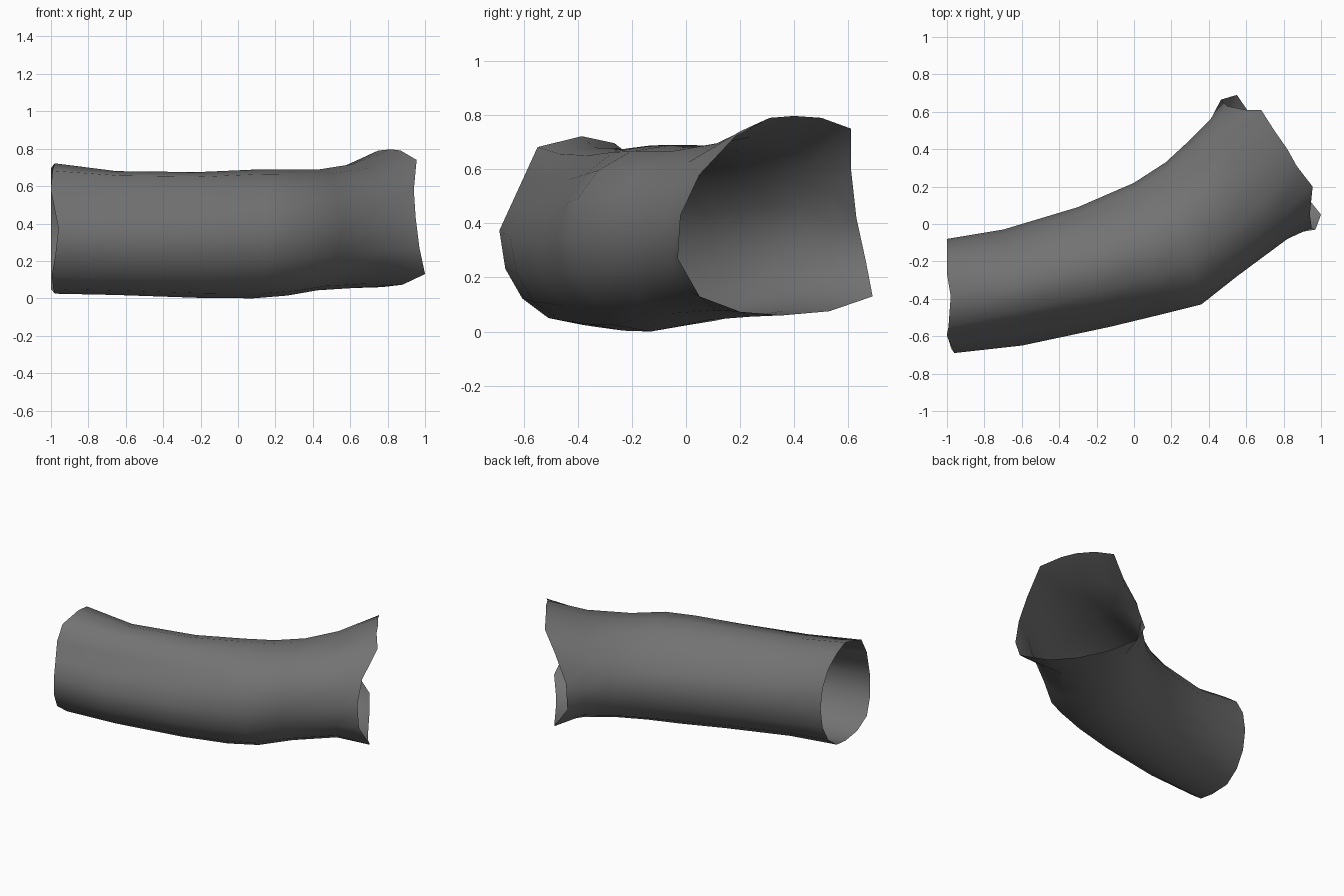
import bpy
import bmesh
import math
from mathutils import Vector

default_cube = bpy.data.objects.get("Cube")
if default_cube:
    bpy.data.objects.remove(default_cube, do_unlink=True)

SIDES = 16


def make_material(name, colour):
    material = bpy.data.materials.new(name)
    material.use_nodes = True
    material.diffuse_color = colour
    shader = next(n for n in material.node_tree.nodes if n.type == "BSDF_PRINCIPLED")
    shader.inputs["Base Color"].default_value = colour
    return material


def rounded(value, exponent):
    """Sine or cosine value, fuller below exponent one and slimmer above."""
    return math.copysign(abs(value) ** exponent, value)


def section(front, back, bottom, top, back_slope, chamfer):
    """Closed ring; the upper back slopes off, the upper front is chamfered."""
    front, back = Vector(front), Vector(back)
    centre, reach = (front + back) / 2, (front - back) / 2
    ring = []
    for k in range(SIDES):
        angle = math.tau * k / SIDES
        upper_back = SIDES / 4 < k < SIDES / 2
        exponent = back_slope if upper_back else 0.94
        flat = centre + reach * rounded(math.cos(angle), exponent)
        height = (top + bottom) / 2 + (top - bottom) / 2 * rounded(math.sin(angle), exponent)
        ring.append(Vector((flat.x, flat.y, height)))
    for k in (1, 2):
        ring[k] = ring[k].lerp(ring[0].lerp(ring[3], k / 3), chamfer)
    return ring


# Cross-sections along the bend: front point, back point, bottom, top, back slope, chamfer
stations = [
    ((-0.96, -0.69), (-1.0, -0.08), 0.025, 0.722, 0.97, 1.0),
    ((-0.6, -0.65), (-0.7, -0.03), 0.018, 0.68, 1.15, 1.0),
    ((-0.13, -0.55), (-0.3, 0.09), 0.003, 0.675, 1.2, 0.6),
    ((0.16, -0.48), (0.0, 0.22), 0.0, 0.688, 1.2, 0.3),
    ((0.36, -0.43), (0.17, 0.33), 0.015, 0.69, 1.2, 0.0),
    ((0.55, -0.28), (0.3, 0.45), 0.043, 0.688, 1.15, 0.0),
    ((0.82, -0.08), (0.41, 0.56), 0.055, 0.718, 1.0, 0.0),
]
rings = [section(*station) for station in stations]

# Narrow end: rim corners reach further out, and its front shoulder is pulled forward
for k, point in enumerate(rings[0]):
    point.x = max(-1.0, point.x - 0.03 * math.sin(2 * math.tau * k / SIDES) ** 2)
for k in (1, 2, 3):
    rings[0][k] += Vector((-0.005, -0.04, -0.015)) * k / 3

# Flared end: four pulled-out corners with bowed edges between them
flared_rim = [
    (0.95, -0.02, 0.43), (0.94, 0.05, 0.58), (0.955, 0.2, 0.74), (0.87, 0.31, 0.79),
    (0.82, 0.4, 0.797), (0.75, 0.5, 0.79), (0.68, 0.61, 0.75), (0.6, 0.61, 0.6),
    (0.5, 0.63, 0.42), (0.465, 0.665, 0.26), (0.55, 0.69, 0.13), (0.66, 0.53, 0.075),
    (0.77, 0.36, 0.06), (0.88, 0.2, 0.073), (1.0, 0.05, 0.13), (0.97, -0.03, 0.27),
]
rings.append([Vector(point) for point in flared_rim])

# Open tube skin joining the rings
bm = bmesh.new()
loops = [[bm.verts.new(point) for point in ring] for ring in rings]
for near, far in zip(loops, loops[1:]):
    for k in range(SIDES):
        after = (k + 1) % SIDES
        face = bm.faces.new((near[k], far[k], far[after], near[after]))
        face.smooth = True

mesh = bpy.data.meshes.new("curved_tube")
bm.to_mesh(mesh)
bm.free()
mesh.materials.append(make_material("dark grey", (0.17, 0.17, 0.17, 1.0)))

tube = bpy.data.objects.new("curved_tube", mesh)
bpy.context.collection.objects.link(tube)
